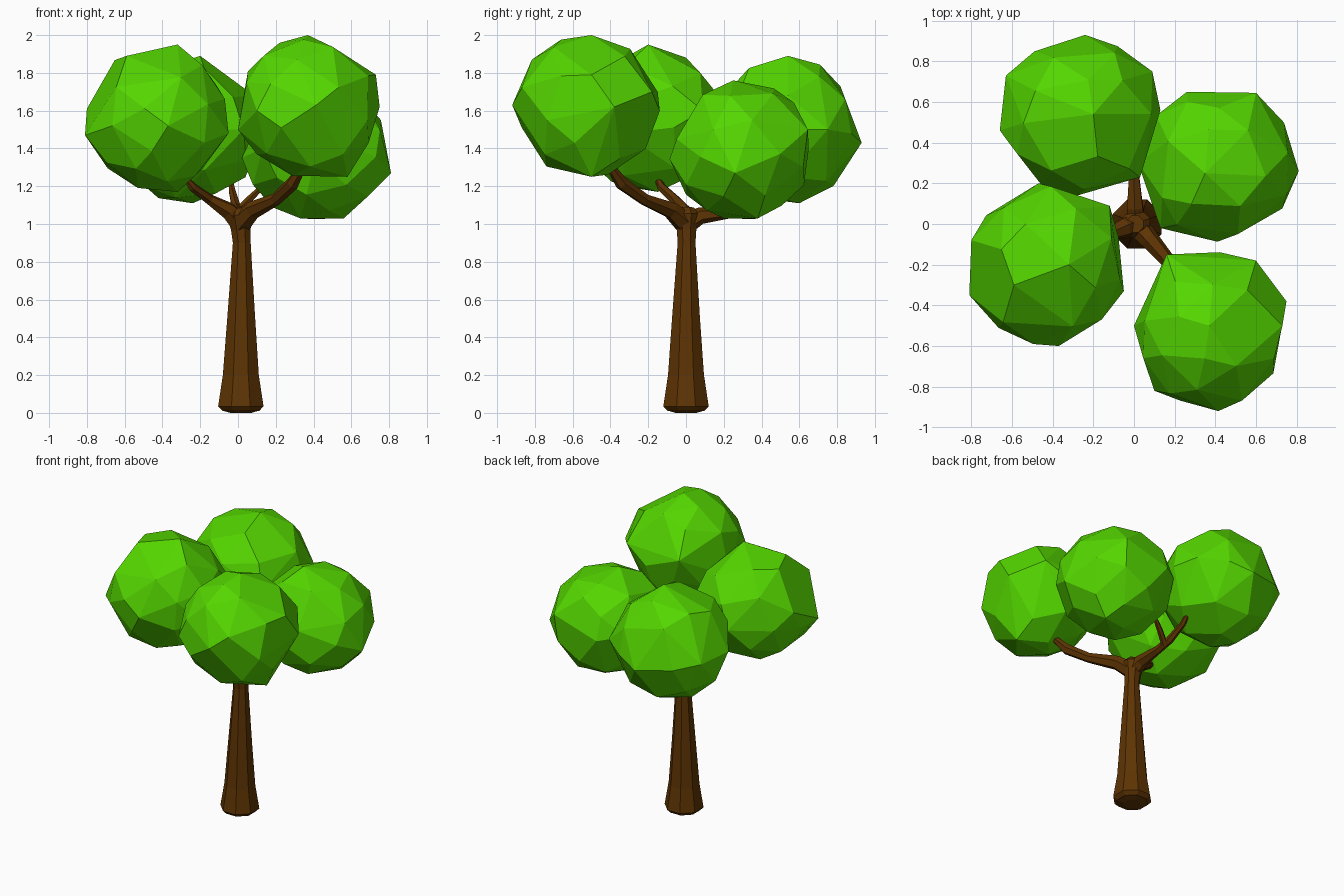
import bpy, bmesh, math, random
from mathutils import Vector, Euler

random.seed(4)


def material(name, color):
    m = bpy.data.materials.new(name)
    m.diffuse_color = color
    return m


LEAF = material("leaf_green", (0.09, 0.68, 0.0, 1))
BARK = material("bark_brown", (0.11, 0.034, 0.001, 1))


def finish(name, bm, mat):
    bmesh.ops.recalc_face_normals(bm, faces=bm.faces[:])
    me = bpy.data.meshes.new(name)
    bm.to_mesh(me)
    bm.free()
    me.materials.append(mat)
    ob = bpy.data.objects.new(name, me)
    bpy.context.collection.objects.link(ob)
    return ob


def limb(name, path, sides):
    """Faceted tapering tube through (x, y, z, radius) stations."""
    bm = bmesh.new()
    pts = [Vector(p[:3]) for p in path]
    rings = []
    for i, p in enumerate(path):
        axis = (pts[min(i + 1, len(pts) - 1)] - pts[max(i - 1, 0)]).normalized()
        turn = Vector((0, 0, 1)).rotation_difference(axis)
        ring = []
        for k in range(sides):
            a = 2 * math.pi * (k + 0.5) / sides
            offset = Vector((math.cos(a), math.sin(a), 0)) * p[3]
            ring.append(bm.verts.new(pts[i] + turn @ offset))
        rings.append(ring)
    for lo, hi in zip(rings, rings[1:]):
        for k in range(sides):
            n = (k + 1) % sides
            bm.faces.new((lo[k], lo[n], hi[n], hi[k]))
    bm.faces.new(rings[0][::-1])
    bm.faces.new(rings[-1])
    return finish(name, bm, BARK)


def crown(name, low, high, spin, corners):
    """Low-poly ball filling a box, with a few pulled-out corners, as a convex hull."""
    lo, hi = Vector(low), Vector(high)
    mid, half = (lo + hi) / 2, (hi - lo) / 2
    corners = [Vector(c) for c in corners]
    ball = bmesh.new()
    bmesh.ops.create_icosphere(ball, subdivisions=2, radius=1)
    rot = Euler(spin).to_matrix()
    points = list(corners)
    for v in ball.verts:
        d = v.co + Vector([random.uniform(-0.1, 0.1) for _ in range(3)])
        d = rot @ d.normalized()
        p = mid + Vector([d[i] * half[i] for i in range(3)])
        if min((p - c).length for c in corners) > 0.15:
            points.append(p)
    ball.free()
    bm = bmesh.new()
    for p in points:
        bm.verts.new(p)
    hull = bmesh.ops.convex_hull(bm, input=bm.verts[:])
    loose = [v for v in bm.verts if not v.link_faces]
    bmesh.ops.delete(bm, geom=loose, context='VERTS')
    # merge nearly flat neighbours into larger facets
    bmesh.ops.dissolve_limit(bm, angle_limit=math.radians(8),
                             verts=bm.verts[:], edges=bm.edges[:])
    return finish(name, bm, LEAF)


# Trunk with chamfered foot and flared crotch
limb("trunk", [(0.015, 0, 0.01, 0.105), (0.015, 0, 0.035, 0.13), (0.015, 0, 0.20, 0.103),
               (0.017, 0, 0.50, 0.08), (0.02, 0.003, 0.90, 0.051), (0.015, 0.003, 0.97, 0.056),
               (0.01, 0.0, 1.05, 0.075), (0.005, 0.0, 1.085, 0.045)], 8)
limb("trunk_base", [(0.015, 0, 0.0, 0.06), (0.015, 0, 0.012, 0.105)], 8)

# Branches
limb("branch_left_front", [(0.01, 0, 1.00, 0.055), (-0.05, -0.02, 1.07, 0.048),
                           (-0.15, -0.06, 1.13, 0.028), (-0.24, -0.13, 1.195, 0.024),
                           (-0.29, -0.16, 1.26, 0.012)], 6)
limb("branch_right_front", [(0.01, 0, 1.00, 0.06), (0.08, -0.08, 1.075, 0.048),
                            (0.20, -0.22, 1.13, 0.033), (0.29, -0.34, 1.215, 0.036),
                            (0.34, -0.40, 1.30, 0.022)], 6)
limb("branch_back", [(0.01, 0, 1.00, 0.055), (0.005, 0.08, 1.045, 0.045),
                     (0.0, 0.24, 1.06, 0.028), (-0.01, 0.35, 1.09, 0.026),
                     (-0.03, 0.46, 1.17, 0.02), (-0.05, 0.54, 1.30, 0.006)], 6)
limb("branch_back_fork", [(0.0, 0.31, 1.07, 0.022), (0.06, 0.34, 1.13, 0.02),
                          (0.11, 0.36, 1.18, 0.016), (0.15, 0.36, 1.22, 0.01)], 6)

# Leaf crowns
crown("crown_left_front", (-0.81, -0.60, 1.17), (-0.05, 0.20, 1.95), (0.4, 0.2, 0.1),
      [(-0.47, 0.20, 1.5), (-0.12, 0.09, 1.6), (-0.05, -0.33, 1.48), (-0.37, -0.60, 1.52),
       (-0.81, -0.35, 1.47), (-0.80, -0.08, 1.61), (-0.32, -0.2, 1.95), (-0.59, -0.3, 1.89),
       (-0.32, -0.15, 1.17)])
crown("crown_right_front", (0.0, -0.92, 1.245), (0.75, -0.135, 2.0), (1.1, 0.5, 0.8),
      [(0.415, -0.92, 1.63), (0.10, -0.82, 1.6), (0.75, -0.38, 1.62), (0.60, -0.18, 1.7),
       (0.16, -0.15, 1.7), (0.0, -0.5, 1.5), (0.37, -0.5, 2.0), (0.73, -0.5, 1.79),
       (0.58, -0.5, 1.25)])
crown("crown_right_back", (0.02, -0.09, 1.02), (0.80, 0.675, 1.76), (0.2, 0.9, 1.7),
      [(0.81, 0.26, 1.27), (0.26, 0.65, 1.4), (0.60, 0.645, 1.5), (0.13, -0.02, 1.4),
       (0.51, -0.05, 1.45), (0.35, 0.25, 1.76), (0.56, 0.38, 1.03), (0.33, 0.2, 1.03),
       (0.02, 0.3, 1.35)])
crown("crown_left_back", (-0.66, 0.14, 1.105), (0.13, 0.92, 1.89), (0.7, 1.4, 2.3),
      [(-0.24, 0.93, 1.43), (-0.63, 0.73, 1.5), (-0.66, 0.46, 1.5), (-0.28, 0.14, 1.5),
       (0.03, 0.23, 1.5), (0.13, 0.56, 1.5), (0.09, 0.75, 1.5), (-0.2, 0.54, 1.89),
       (-0.24, 0.6, 1.11)])
